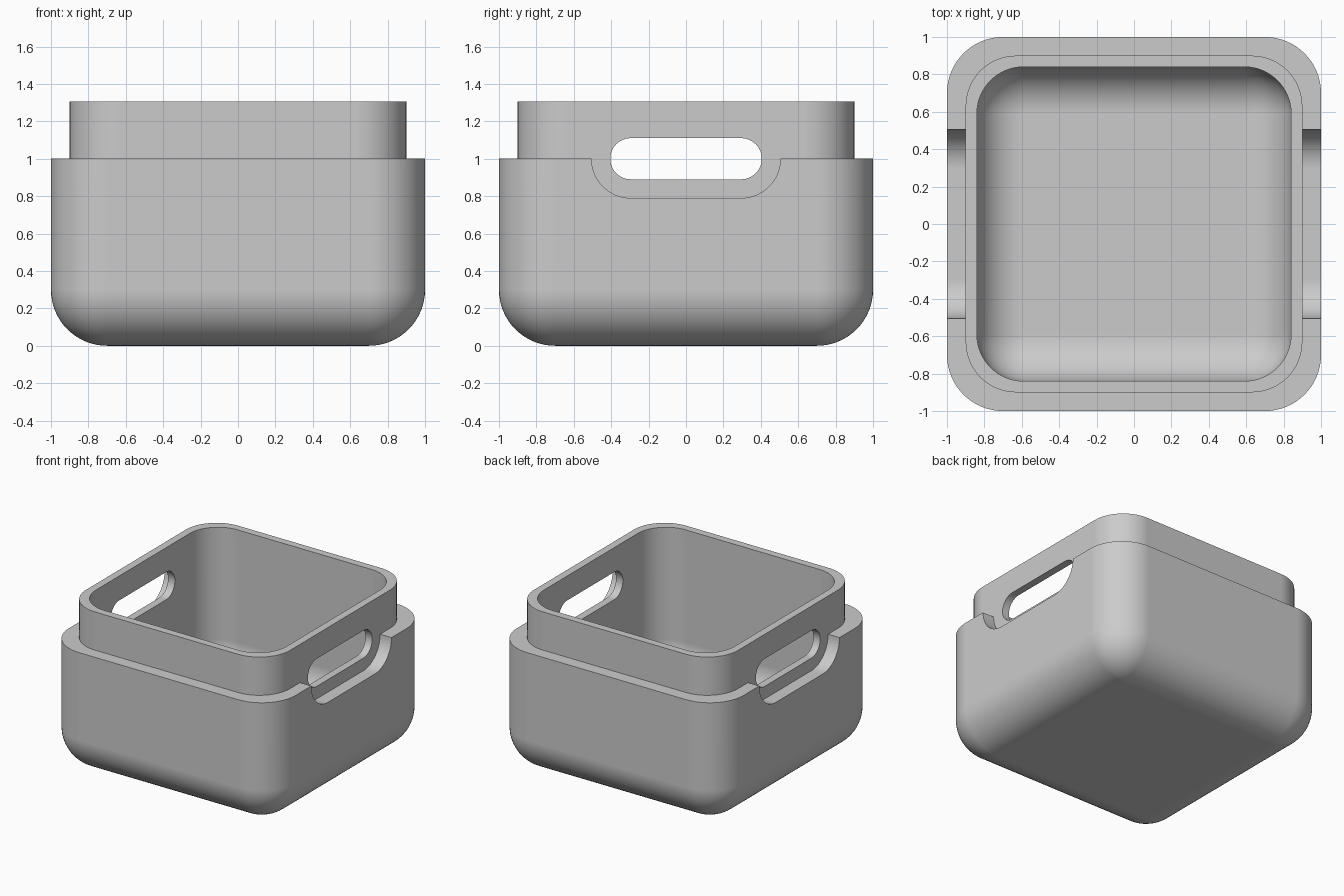
import bpy, bmesh
from math import cos, sin, pi

cube = bpy.data.objects.get("Cube")
if cube:
    bpy.data.objects.remove(cube, do_unlink=True)

grey = bpy.data.materials.new("plain grey")
grey.use_nodes = True
grey.diffuse_color = (0.6, 0.6, 0.6, 1)
grey.node_tree.nodes["Principled BSDF"].inputs["Base Color"].default_value = (0.6, 0.6, 0.6, 1)

STEPS = 16


def rounded_square(half, radius, z):
    """Points of a rounded square, counter-clockwise."""
    c = half - radius
    points = []
    for i, (sx, sy) in enumerate([(1, 1), (-1, 1), (-1, -1), (1, -1)]):
        for k in range(STEPS + 1):
            a = (i + k / STEPS) * pi / 2
            points.append((sx * c + radius * cos(a), sy * c + radius * sin(a), z))
    return points


def fillet_rings(half, radius, floor):
    """Rings of a rounded bottom, from the floor up to the wall."""
    rings = []
    for k in range(STEPS + 1):
        a = k / STEPS * pi / 2
        inset = radius * (1 - sin(a))
        rings.append(rounded_square(half - inset, radius - inset,
                                    floor + radius * (1 - cos(a))))
    return rings


def loft(name, rings):
    """Closed solid through a list of rings, capped at both ends."""
    bm = bmesh.new()
    loops = [[bm.verts.new(p) for p in ring] for ring in rings]
    n = len(loops[0])
    for low, high in zip(loops, loops[1:]):
        for i in range(n):
            j = (i + 1) % n
            bm.faces.new((low[i], low[j], high[j], high[i]))
    bm.faces.new(loops[0][::-1])
    bm.faces.new(loops[-1])
    bmesh.ops.remove_doubles(bm, verts=bm.verts, dist=1e-5)
    bmesh.ops.recalc_face_normals(bm, faces=bm.faces)
    mesh = bpy.data.meshes.new(name)
    bm.to_mesh(mesh)
    bm.free()
    mesh.materials.append(grey)
    obj = bpy.data.objects.new(name, mesh)
    bpy.context.collection.objects.link(obj)
    return obj


def slot(x, radius, straight=0.295, height=1.0):
    """Points of a long round-ended slot across the side wall."""
    points = []
    for side in (1, -1):
        for k in range(STEPS * 2 + 1):
            a = -pi / 2 + pi * k / (STEPS * 2)
            points.append((x, side * (straight + radius * cos(a)),
                           height + side * radius * sin(a)))
    return points


# Container: outer tub, ledge, raised inner rim and round-bottomed cavity
rings = fillet_rings(1.0, 0.3, 0.0)
rings += [rounded_square(1.0, 0.3, 1.0),
          rounded_square(0.9, 0.27, 1.0),
          rounded_square(0.9, 0.27, 1.305),
          rounded_square(0.84, 0.25, 1.305)]
rings += fillet_rings(0.84, 0.25, 0.16)[::-1]
container = loft("container", rings)

# Handle slots through the walls, and recesses in the outer layer
cutters = [loft("handle_slot_cutter", [slot(-1.2, 0.11), slot(1.2, 0.11)])]
for label, side in (("left", 1), ("right", -1)):
    cutters.append(loft(label + "_recess_cutter",
                        [slot(side * 0.9, 0.21), slot(side * 1.2, 0.21)]))

bpy.ops.object.select_all(action="DESELECT")
container.select_set(True)
bpy.context.view_layer.objects.active = container
for cutter in cutters:
    cutter.hide_render = True
    cut = container.modifiers.new("cut", "BOOLEAN")
    cut.operation = "DIFFERENCE"
    cut.solver = "EXACT"
    cut.object = cutter
    bpy.ops.object.modifier_apply(modifier=cut.name)
    bpy.data.objects.remove(cutter, do_unlink=True)

# Smooth curves with crisp rims
bpy.ops.object.shade_smooth_by_angle(angle=pi / 6)
weighted = container.modifiers.new("even shading", "WEIGHTED_NORMAL")
weighted.keep_sharp = True
